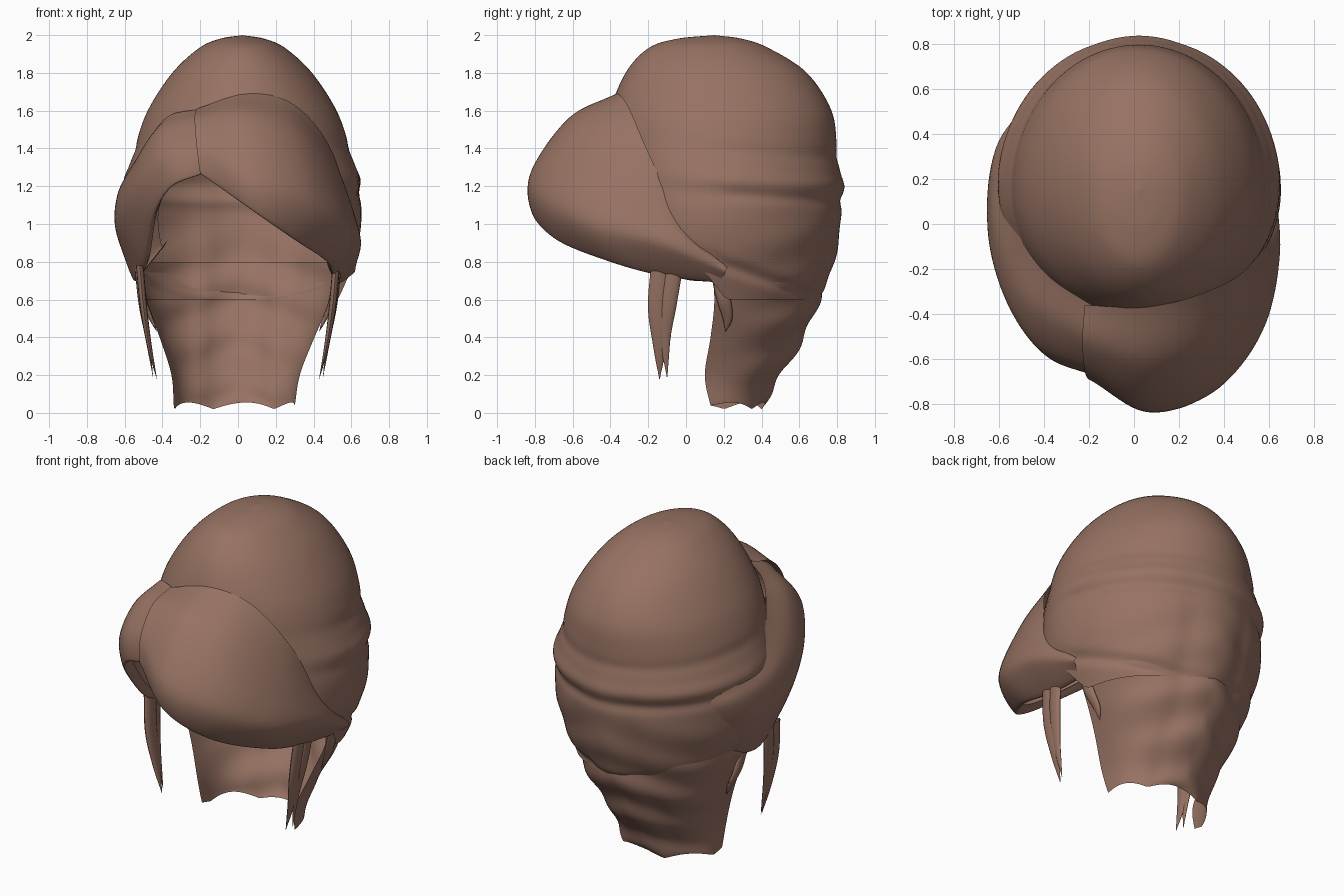
import bpy
import math
from math import sin, cos, pi, exp
from mathutils import Vector

cube = bpy.data.objects.get("Cube")
if cube:
    bpy.data.objects.remove(cube)

brown = bpy.data.materials.new("brown hair")
brown.use_nodes = True
brown.diffuse_color = (0.31, 0.17, 0.125, 1)
brown.node_tree.nodes["Principled BSDF"].inputs["Base Color"].default_value = brown.diffuse_color


def spline(points, s):
    """Smooth interpolation through points; s runs from 0 to len - 1."""
    last = len(points) - 1
    i = min(int(s), last - 1)
    f = s - i
    b, c = points[i], points[i + 1]
    a = points[i - 1] if i > 0 else b * 2 - c
    d = points[i + 2] if i + 2 <= last else c * 2 - b
    return b + (c - a) * (f / 2) + (a * 2 - b * 5 + c * 4 - d) * (f * f / 2) \
        + (b * 3 - a - c * 3 + d) * (f ** 3 / 2)


def surface(name, func, rows, cols, sharp=60):
    """Grid mesh from func(u, v), with u across and v down, both 0 to 1."""
    verts = [func(j / cols, i / rows) for i in range(rows + 1) for j in range(cols + 1)]
    w = cols + 1
    faces = [(i * w + j, (i + 1) * w + j, (i + 1) * w + j + 1, i * w + j + 1)
             for i in range(rows) for j in range(cols)]
    mesh = bpy.data.meshes.new(name)
    mesh.from_pydata([tuple(v) for v in verts], [], faces)
    mesh.materials.append(brown)
    obj = bpy.data.objects.new(name, mesh)
    bpy.context.collection.objects.link(obj)
    weld = obj.modifiers.new("weld", 'WELD')
    weld.merge_threshold = 0.0005
    bpy.ops.object.select_all(action='DESELECT')
    obj.select_set(True)
    bpy.context.view_layer.objects.active = obj
    bpy.ops.object.shade_smooth_by_angle(angle=math.radians(sharp))


def points(rows):
    return [Vector(p) / 100 for p in rows]


def bump(distance, width):
    return exp(-(distance / width) ** 2)


def wrap_folds(x, y, z):
    """Soft folds where one wrapped layer tucks under another."""
    fade = min(1, max(0, (y + 0.25) * 2))
    sag = z + 0.06 * y
    upper = 0.009 * bump(sag - 1.4, 0.04)
    roll = 0.016 * bump(sag - 1.25, 0.05)
    middle = 0.012 * bump(sag - 1.17, 0.035)
    lower = 0.02 * bump(z + 0.36 * y - 0.86, 0.035)
    return fade * (roll - upper - middle - lower)


def braid(x, y, z):
    """Vertical rope of hair down the middle of the back."""
    strength = min(1, max(0, (1.3 - z) * 2)) * min(1, max(0, (y - 0.25) * 4))
    ridge = bump(x, 0.12) - 0.8 * bump(abs(x) - 0.19, 0.06)
    return strength * (0.015 * ridge + 0.005 * sin(z * 24 + abs(x) * 9))


# Crown and wrapped back: height, half width, front depth, back depth
crown = points([(200, 0, 0), (198, 12, 20), (193, 23, 35), (180, 37, 47), (160, 50, 55),
                (140, 57, 57), (120, 62, 57), (100, 63, 57), (80, 59, 56), (60, 51, 50)])
back = points([(0, 0), (15, 0), (29, 0), (49, 0), (62, 0),
               (65, 0), (67, 0), (66, 0), (62, 0), (55, 0)])


def crown_hair(u, v):
    # the angle is zero at the front; the lower edge follows the fringe
    t = (u * 2 - 1) * pi
    turn = abs(t) / (pi / 2)
    s = v * min(9, 4.6 + 4 * turn ** 1.4)
    z, rx, front = spline(crown, s)
    depth = front if turn < 1 else spline(back, s)[0]
    x, y = rx * sin(t), 0.15 - depth * cos(t)
    d = (braid(x, y, z) + wrap_folds(x, y, z)) * min(1, s / 3)
    return Vector((x + 0.022 + d * sin(t), y - d * cos(t), z))


surface("crown_hair", crown_hair, 110, 110)

# Narrow hair at the nape, open towards the face
nape = points([(55, 13, 80), (49, 15, 60), (41, 13, 40), (34, 10, 20), (32, 13, 2)])
nape_back = points([(73, 0), (69, 0), (61, 0), (49, 0), (40, 0)])


def nape_hair(u, v):
    t = (u - 0.5) * pi
    rx, front, z = spline(nape, v * 4)
    depth = spline(nape_back, v * 4)[0] - front
    x, y = rx * sin(t), front + depth * max(0, cos(t)) ** 0.8
    d = braid(x, y, z) + 0.008 * sin(z * 24 + abs(x) * 8) * cos(t)
    jag = 0.035 * abs(sin(t * 3 + 1)) * v ** 12
    return Vector((x + 0.01 - 0.03 * v + d * sin(t), y + d * cos(t), z + jag))


surface("nape_hair", nape_hair, 48, 56)


# Swept fringe: rows from the parting line down to the rolled lower edge
def fringe(name, rows):
    rows = [points(r) for r in rows]
    rows.append([Vector((p.x * 0.92, p.y * 0.92, p.z + 0.04)) for p in rows[-1]])

    def func(u, v):
        column = [spline(r, u * (len(r) - 1)) for r in rows]
        return spline(column, v * (len(rows) - 1))
    surface(name, func, 36, 48, 70)


fringe("left_fringe", [
    [(-22, -36, 161), (5, -37, 169), (30, -31, 163), (50, -20, 138), (61, 0, 97), (61, 22, 77)],
    [(-23, -52, 156), (6, -62, 156), (34, -55, 145), (55, -35, 120), (64, -6, 95), (62, 21, 75)],
    [(-22, -65, 142), (6, -82, 128), (36, -74, 115), (57, -48, 99), (64, -14, 88), (60, 20, 73)],
    [(-20, -69, 127), (6, -82, 109), (30, -70, 93), (48, -42, 81), (52, -13, 73), (54, 16, 69)]])
# The right side carries on round the head and tucks in behind
fringe("right_fringe", [
    [(-19, -36, 161), (-37, -24, 157), (-49, -9, 142), (-58, 12, 125), (-57, 38, 119), (-40, 60, 114)],
    [(-21, -51, 155), (-43, -40, 148), (-57, -22, 128), (-64, 4, 115), (-61, 35, 110), (-42, 59, 107)],
    [(-20, -64, 141), (-42, -55, 134), (-57, -34, 115), (-64, -5, 98), (-61, 27, 93), (-42, 57, 98)],
    [(-19, -67, 127), (-36, -60, 120), (-46, -45, 104), (-51, -17, 78), (-55, 16, 71), (-40, 52, 88)]])


# Loose tapering locks in front of each ear
def lock(name, path, wide, thin):
    path = points(path)

    def func(u, v):
        taper = max(0.04, 1 - v ** 2.5)
        a = u * 2 * pi
        return spline(path, v * (len(path) - 1)) + Vector(
            (thin * taper * cos(a), wide * taper * sin(a), 0))
    surface(name, func, 16, 12)


for side, label in ((1, "left"), (-1, "right")):
    lock(label + "_front_lock",
         [(52 * side, -13, 78), (50 * side, -15, 56), (47 * side, -14, 36), (43 * side, -14, 18)],
         0.055, 0.02)
    lock(label + "_rear_lock",
         [(53 * side, -6, 78), (51 * side, -9, 58), (48 * side, -11, 40), (45 * side, -10, 19)],
         0.045, 0.018)
    lock(label + "_ear_wisp",
         [(52 * side, 17, 74), (50 * side, 20, 60), (46 * side, 22, 50), (43 * side, 21, 43)],
         0.04, 0.02)
